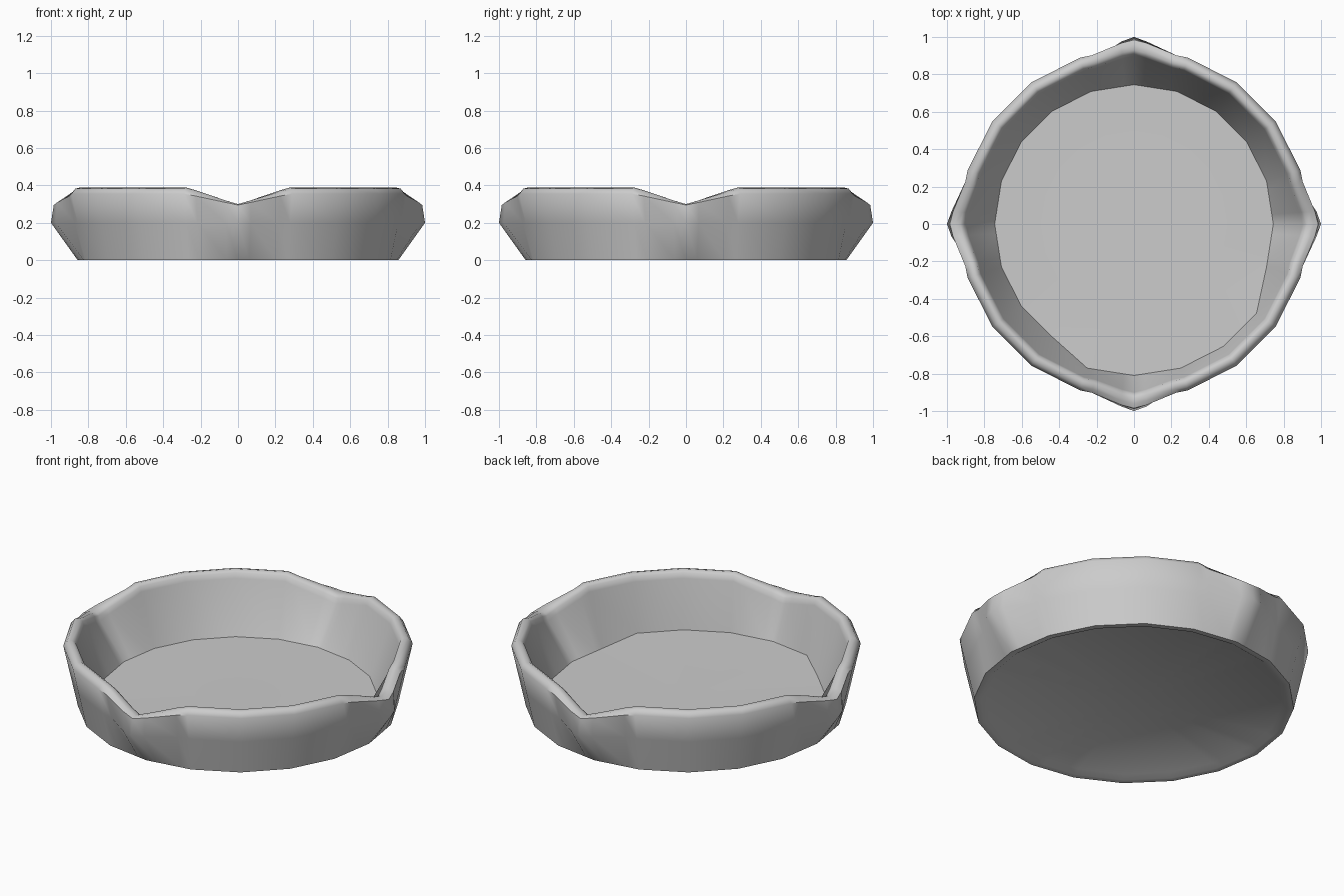
import bpy, bmesh
from math import radians, cos, sin

if "Cube" in bpy.data.objects:
    bpy.data.objects.remove(bpy.data.objects["Cube"])

# Cross-sections (radius, height) from the inner floor edge, over the lip, to the underside recess
PLAIN = [(0.745, 0.055), (0.862, 0.345), (0.870, 0.375), (0.890, 0.388), (0.915, 0.382),
         (0.935, 0.355), (0.901, 0.20), (0.857, 0.0), (0.825, 0.0), (0.795, 0.02)]
NOTCH = [(0.745, 0.055), (0.900, 0.255), (0.908, 0.285), (0.930, 0.298), (0.960, 0.300),
         (0.985, 0.295), (1.000, 0.20), (0.857, 0.0), (0.825, 0.0), (0.795, 0.02)]

# Angles inside one quarter: offset from notch centre, bulge weight, height weight
QUARTER = [(0, 1.0, 1.0), (4, 0.86, 0.77), (14, 0.06, 0.2), (18, 0, 0), (36, 0, 0),
           (54, 0, 0), (72, 0, 0), (76, 0.06, 0.2), (86, 0.86, 0.77)]

bm = bmesh.new()
columns = []
for q in range(4):
    for off, wr, wz in QUARTER:
        deg = off + 90 * q
        # keep extra points on the sides of the 20-sided outline
        chord = cos(radians(9)) / cos(radians(deg % 18 - 9))
        col = []
        for i, ((r0, z0), (r1, z1)) in enumerate(zip(PLAIN, NOTCH)):
            r = (r0 + (r1 - r0) * wr) * chord
            z = z0 + (z1 - z0) * wz
            # floor is a little wider at the front right
            if i == 0 and 250 <= deg <= 326:
                r, z = 0.81 * chord, 0.065
            a = radians(deg)
            col.append(bm.verts.new((r * cos(a), r * sin(a), z)))
        columns.append(col)

# Walls and lip
n = len(columns)
for c in range(n):
    a, b = columns[c], columns[(c + 1) % n]
    for i in range(len(PLAIN) - 1):
        bm.faces.new((a[i], a[i + 1], b[i + 1], b[i]))

# Floor and underside
for ring, z in ((0, 0.055), (-1, 0.02)):
    mid = bm.verts.new((0, 0, z))
    for c in range(n):
        bm.faces.new((mid, columns[c][ring], columns[(c + 1) % n][ring]))
bmesh.ops.recalc_face_normals(bm, faces=bm.faces[:])

mesh = bpy.data.meshes.new("notched_dish")
bm.to_mesh(mesh)
bm.free()
dish = bpy.data.objects.new("notched_dish", mesh)
bpy.context.collection.objects.link(dish)
bpy.context.view_layer.objects.active = dish
dish.select_set(True)
bpy.ops.object.shade_smooth_by_angle(angle=radians(50))
